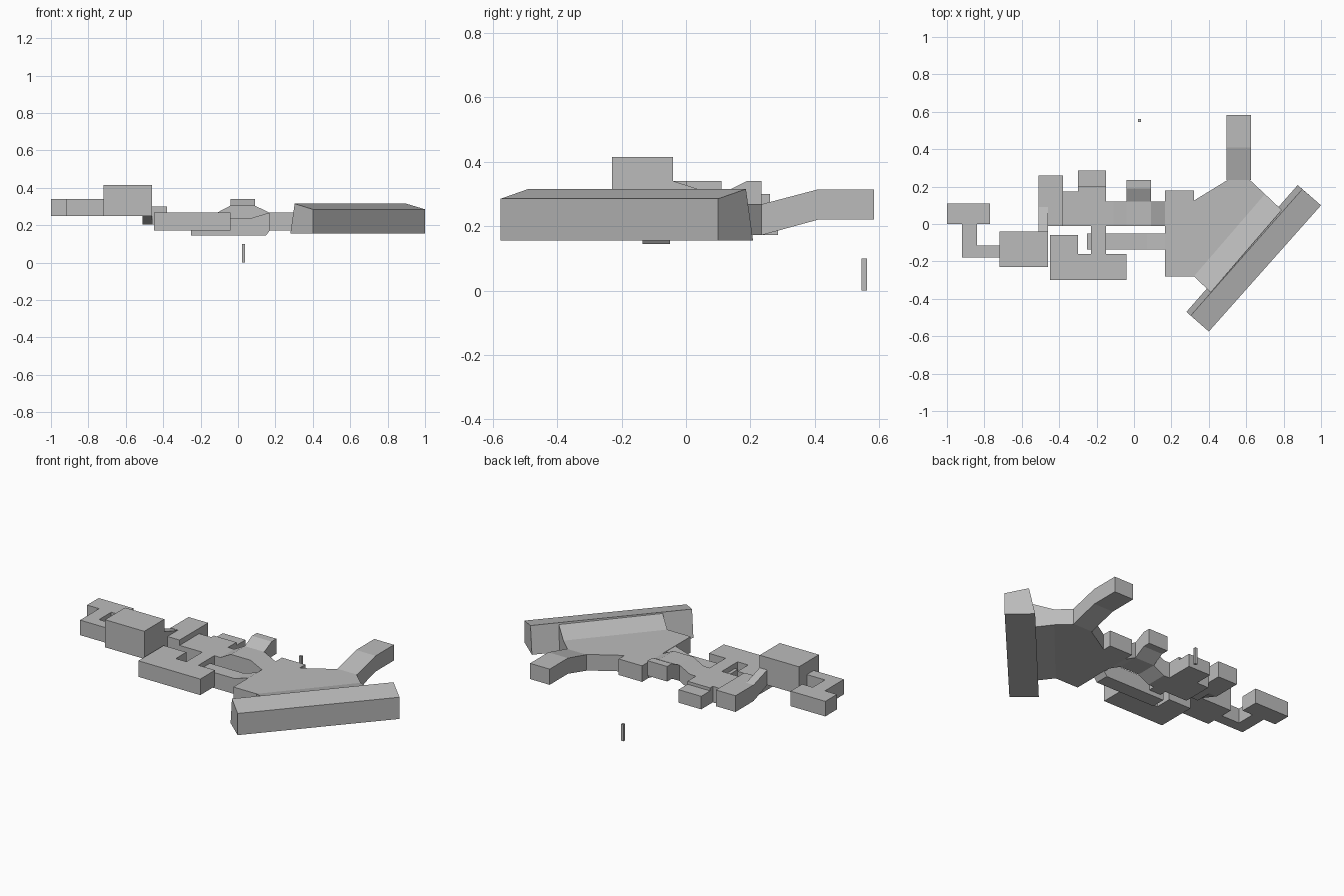
import bpy
import bmesh

if "Cube" in bpy.data.objects:
    bpy.data.objects.remove(bpy.data.objects["Cube"], do_unlink=True)

grey = bpy.data.materials.new("plain_grey")
grey.use_nodes = True
colour = (0.5, 0.5, 0.5, 1)
grey.diffuse_color = colour
grey.node_tree.nodes["Principled BSDF"].inputs["Base Color"].default_value = colour


def build(name, lower, upper):
    """Closed block between two matching rings of points."""
    bm = bmesh.new()
    a = [bm.verts.new(p) for p in lower]
    b = [bm.verts.new(p) for p in upper]
    bm.faces.new(a[::-1])
    bm.faces.new(b)
    n = len(a)
    for i in range(n):
        j = (i + 1) % n
        bm.faces.new((a[i], a[j], b[j], b[i]))
    bmesh.ops.recalc_face_normals(bm, faces=bm.faces[:])
    mesh = bpy.data.meshes.new(name)
    bm.to_mesh(mesh)
    bm.free()
    mesh.materials.append(grey)
    obj = bpy.data.objects.new(name, mesh)
    bpy.context.collection.objects.link(obj)


def plan(name, points, low, high):
    """Plan outline raised between two levels."""
    build(name, [(x, y, low) for x, y in points], [(x, y, high) for x, y in points])


def room(name, x0, x1, y0, y1, low, high):
    plan(name, [(x0, y0), (x1, y0), (x1, y1), (x0, y1)], low, high)


def ramp_y(name, x0, x1, profile):
    """Side profile of (y, z) points swept across x."""
    build(name, [(x0, y, z) for y, z in profile], [(x1, y, z) for y, z in profile])


def ramp_x(name, y0, y1, profile):
    """Front profile of (x, z) points swept across y."""
    build(name, [(x, y0, z) for x, z in profile], [(x, y1, z) for x, z in profile])


LOW, HIGH = 0.172, 0.268

# Western rooms on the upper level
room("end_room", -1, -0.77, 0, 0.11, 0.25, 0.34)
plan("bent_corridor", [(-0.92, 0), (-0.92, -0.18), (-0.72, -0.18), (-0.72, -0.115),
                       (-0.84, -0.115), (-0.84, 0)], 0.25, 0.34)
room("tall_room", -0.72, -0.46, -0.23, -0.04, 0.25, 0.415)

# Sloping link from the tall room to the side room
ramp_y("sloping_link", -0.51, -0.46,
       [(-0.04, 0.25), (0.09, 0.203), (0.09, 0.298), (-0.04, 0.34)])
plan("side_room", [(-0.51, 0.09), (-0.46, 0.09), (-0.46, -0.01), (-0.38, -0.01),
                   (-0.38, 0.26), (-0.51, 0.26)], 0.203, 0.3)

# Central rooms
room("middle_room", -0.38, -0.15, -0.01, 0.175, LOW, HIGH)
room("alcove_neck", -0.3, -0.15, 0.175, 0.2, LOW, HIGH)
room("alcove", -0.3, -0.15, 0.2, 0.285, LOW, 0.25)
room("connector", -0.23, -0.15, -0.16, -0.01, LOW, HIGH)
plan("front_room", [(-0.45, -0.3), (-0.04, -0.3), (-0.04, -0.16), (-0.3, -0.16),
                    (-0.3, -0.06), (-0.45, -0.06)], LOW, HIGH)

# Raised corridor with its rear lookout
ramp_x("arched_corridor", -0.01, 0.12,
       [(-0.15, LOW), (-0.11, LOW), (-0.04, 0.21), (0.09, 0.21), (0.165, LOW),
        (0.165, HIGH), (0.09, 0.305), (-0.04, 0.305), (-0.11, HIGH), (-0.15, HIGH)])
ramp_y("lookout", -0.04, 0.09,
       [(0.12, 0.21), (0.19, 0.25), (0.235, 0.25), (0.235, 0.34), (0.19, 0.34),
        (0.12, 0.305)])

# Sunken corridor
ramp_x("sunken_corridor", -0.135, -0.05,
       [(-0.25, 0.145), (0.15, 0.145), (0.17, LOW), (0.17, HIGH), (0.07, 0.238),
        (-0.15, 0.238), (-0.25, 0.238)])

# Eastern hall
plan("hall", [(0.165, -0.28), (0.32, -0.28), (0.70, 0.16), (0.62, 0.235), (0.5, 0.235),
              (0.32, 0.125), (0.32, 0.18), (0.165, 0.18)], LOW, HIGH)
slope = [(0.32, -0.28, 0), (0.41, -0.365, 1), (0.79, 0.075, 1), (0.70, 0.16, 0)]
build("hall_slope", [(x, y, LOW - 0.012 * t) for x, y, t in slope],
      [(x, y, HIGH + 0.04 * t) for x, y, t in slope])

# Northern branch
ramp_y("branch", 0.495, 0.625,
       [(0.235, LOW), (0.41, 0.22), (0.583, 0.22), (0.583, 0.314), (0.41, 0.314),
        (0.235, HIGH)])

# Long diagonal room with leaning wall and sloped roof
build("diagonal_room",
      [(0.28, -0.47, 0.155), (0.4, -0.575, 0.155), (1, 0.1, 0.155), (0.875, 0.208, 0.155)],
      [(0.303, -0.49, 0.315), (0.4, -0.575, 0.285), (1, 0.1, 0.285), (0.9, 0.186, 0.315)])

# Detached post
room("post", 0.021, 0.037, 0.545, 0.561, 0, 0.1)
